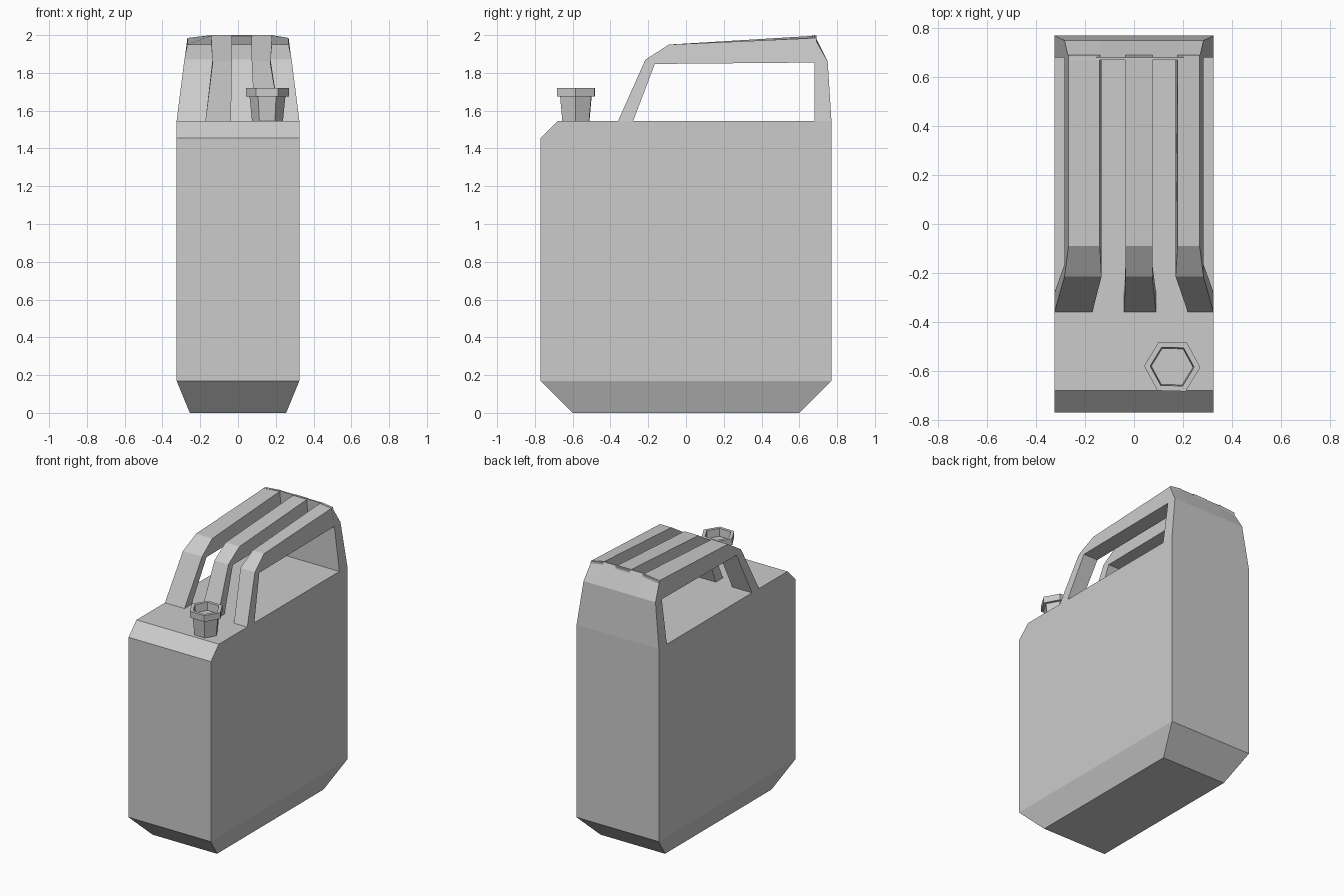
import bpy, bmesh
from math import sin, cos, pi, radians

if "Cube" in bpy.data.objects:
    bpy.data.objects.remove(bpy.data.objects["Cube"])


def loft(name, rings, cap_end=True):
    """Skin a list of equal-length point rings into a closed solid."""
    bm = bmesh.new()
    vs = [[bm.verts.new(p) for p in r] for r in rings]
    n = len(vs[0])
    for a, b in zip(vs, vs[1:]):
        for i in range(n):
            j = (i + 1) % n
            bm.faces.new((a[i], a[j], b[j], b[i]))
    bm.faces.new(vs[0][::-1])
    if cap_end:
        bm.faces.new(vs[-1])
    bmesh.ops.recalc_face_normals(bm, faces=bm.faces)
    me = bpy.data.meshes.new(name)
    bm.to_mesh(me)
    bm.free()
    ob = bpy.data.objects.new(name, me)
    bpy.context.collection.objects.link(ob)
    return ob


def rect(x, y0, y1, z0, z1=None):
    z1 = z0 if z1 is None else z1
    return [(-x, y0, z0), (x, y0, z0), (x, y1, z1), (-x, y1, z1)]


def hexagon(r, z):
    a0 = radians(-1.5)
    return [(0.156 + r * cos(a0 + i * pi / 3), -0.583 + r * sin(a0 + i * pi / 3), z)
            for i in range(6)]


# Body: tapered foot, straight walls, chamfered top front edge
W, D, TOP = 0.325, 0.77, 1.545
loft("body", [
    rect(0.255, -0.60, 0.60, 0),
    rect(W, -D, D, 0.17),
    rect(W, -D, D, 1.455, TOP),
    rect(W, -0.68, D, TOP),
])

# Handle bars: shared side path (outer y, z, inner y, z), own x ranges
path = [(-0.36, TOP, -0.28, TOP), (-0.215, 1.87, -0.165, 1.847),
        (-0.09, 1.95, -0.09, 1.848), (0.69, 2.0, 0.69, 1.855)]


def bar(name, base, top, low, tip_z=(1.997, 1.997)):
    """base: x range at foot, top/low: x range of upper and lower edges."""
    rings = []
    for k, (yo, zo, yi, zi) in enumerate(path):
        (a, b), (c, d) = (base, base) if k == 0 else (top, low)
        if k == 1:
            a, b = low
        zl, zr = tip_z if k == 3 else (zo, zo)
        rings.append([(a, yo, zl), (b, yo, zr), (d, yi, zi), (c, yi, zi)])
    return loft(name, rings)


bar("handle_bar_left", (-W, -0.17), (-0.268, -0.14), (-0.284, -0.133), (1.985, 1.997))
bar("handle_bar_middle", (-0.04, 0.09), (-0.035, 0.075), (-0.035, 0.075))
bar("handle_bar_right", (0.22, W), (0.178, 0.268), (0.17, 0.284), (1.997, 1.985))

# Rear handle plate, lofted across the width with a sloped back top
columns = [(-W, -0.284, -0.268, 1.985), (-0.17, -0.15, -0.14, 2.0),
           (0.21, 0.19, 0.178, 2.0), (W, 0.284, 0.268, 1.985)]
loft("handle_back", [
    [(xb, 0.68, TOP), (xm, 0.68, 1.86), (xt, 0.67, zt),
     (xt, 0.68, zt), (xm, 0.75, 1.86), (xb, D, TOP)]
    for xb, xm, xt, zt in columns])

# Hexagonal spout with flared neck, collar and recessed mouth
loft("spout", [
    hexagon(0.082, TOP), hexagon(0.095, 1.675), hexagon(0.115, 1.675),
    hexagon(0.115, 1.72), hexagon(0.09, 1.72), hexagon(0.085, 1.665)])
